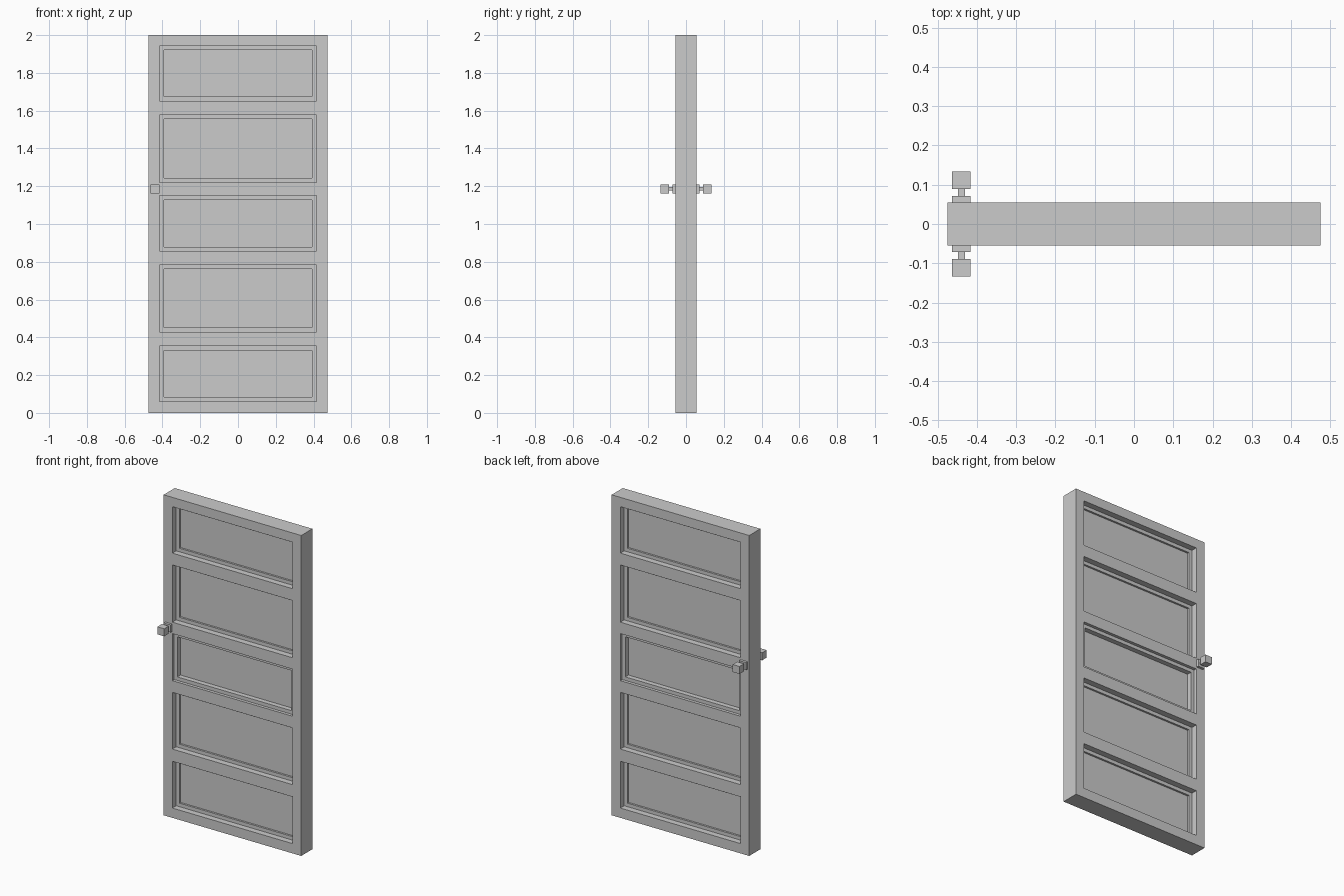
import bpy, bmesh

if "Cube" in bpy.data.objects:
    bpy.data.objects.remove(bpy.data.objects["Cube"])

HALF_W, HALF_T, HEIGHT = 0.475, 0.055, 2.0
PANEL_X, RIM = 0.415, 0.031
# bottom z, top z, first step depth, total recess depth
PANELS = [(0.061, 0.353, 0.038, 0.05), (0.429, 0.783, 0.038, 0.05),
          (0.856, 1.150, 0.019, 0.05),
          (1.221, 1.578, 0.038, 0.05), (1.652, 1.942, 0.038, 0.05)]


def add_object(name, bm):
    mesh = bpy.data.meshes.new(name)
    bmesh.ops.recalc_face_normals(bm, faces=bm.faces)
    bm.to_mesh(mesh)
    bm.free()
    obj = bpy.data.objects.new(name, mesh)
    bpy.context.collection.objects.link(obj)
    return obj


def quad(bm, a, b, c, d):
    return bm.faces.new([bm.verts.new(p) for p in (a, b, c, d)])


def rect(bm, x0, x1, z0, z1, y):
    return quad(bm, (x0, y, z0), (x1, y, z0), (x1, y, z1), (x0, y, z1))


def box(name, x, y, z):
    bm = bmesh.new()
    m = bmesh.ops.create_cube(bm, size=1)["verts"]
    for v in m:
        v.co = [(r[0] + r[1]) / 2 + c * (r[1] - r[0]) for r, c in zip((x, y, z), v.co)]
    return add_object(name, bm)


# Door slab: both faces get stiles, rails and stepped recessed panels
bm = bmesh.new()
xs = [-HALF_W, -PANEL_X, PANEL_X, HALF_W]
zs = [0] + [z for p in PANELS for z in p[:2]] + [HEIGHT]
for side in (-1, 1):
    y = side * HALF_T
    for j in range(len(zs) - 1):
        for i in range(3):
            f = rect(bm, xs[i], xs[i + 1], zs[j], zs[j + 1], y)
            if side > 0:
                f.normal_flip()
            if i == 1 and j % 2 == 1:
                step, total = PANELS[j // 2][2:]
                for inset, depth in ((0, step), (RIM, total - step)):
                    if inset:
                        bmesh.ops.inset_individual(bm, faces=[f], thickness=inset)
                    f.normal_update()
                    bmesh.ops.inset_individual(bm, faces=[f], thickness=0, depth=-depth)
                    f.normal_update()
# Slab edges, split to match the rails and stiles
for x in (-HALF_W, HALF_W):
    for a, b in zip(zs, zs[1:]):
        quad(bm, (x, -HALF_T, a), (x, HALF_T, a), (x, HALF_T, b), (x, -HALF_T, b))
for z in (0, HEIGHT):
    for a, b in zip(xs, xs[1:]):
        quad(bm, (a, -HALF_T, z), (b, -HALF_T, z), (b, HALF_T, z), (a, HALF_T, z))
bmesh.ops.remove_doubles(bm, verts=bm.verts, dist=1e-4)
add_object("door_slab", bm)

# Square knobs on both sides: plate, stem, knob
KX, KZ = -0.4395, 1.186
for side, label in ((-1, "front"), (1, "back")):
    for part, r, y0, y1 in (("plate", 0.0235, 0.053, 0.071),
                            ("stem", 0.009, 0.071, 0.089),
                            ("knob", 0.0235, 0.089, 0.134)):
        box(f"{label}_{part}", (KX - r, KX + r), sorted((side * y0, side * y1)),
            (KZ - r, KZ + r))
